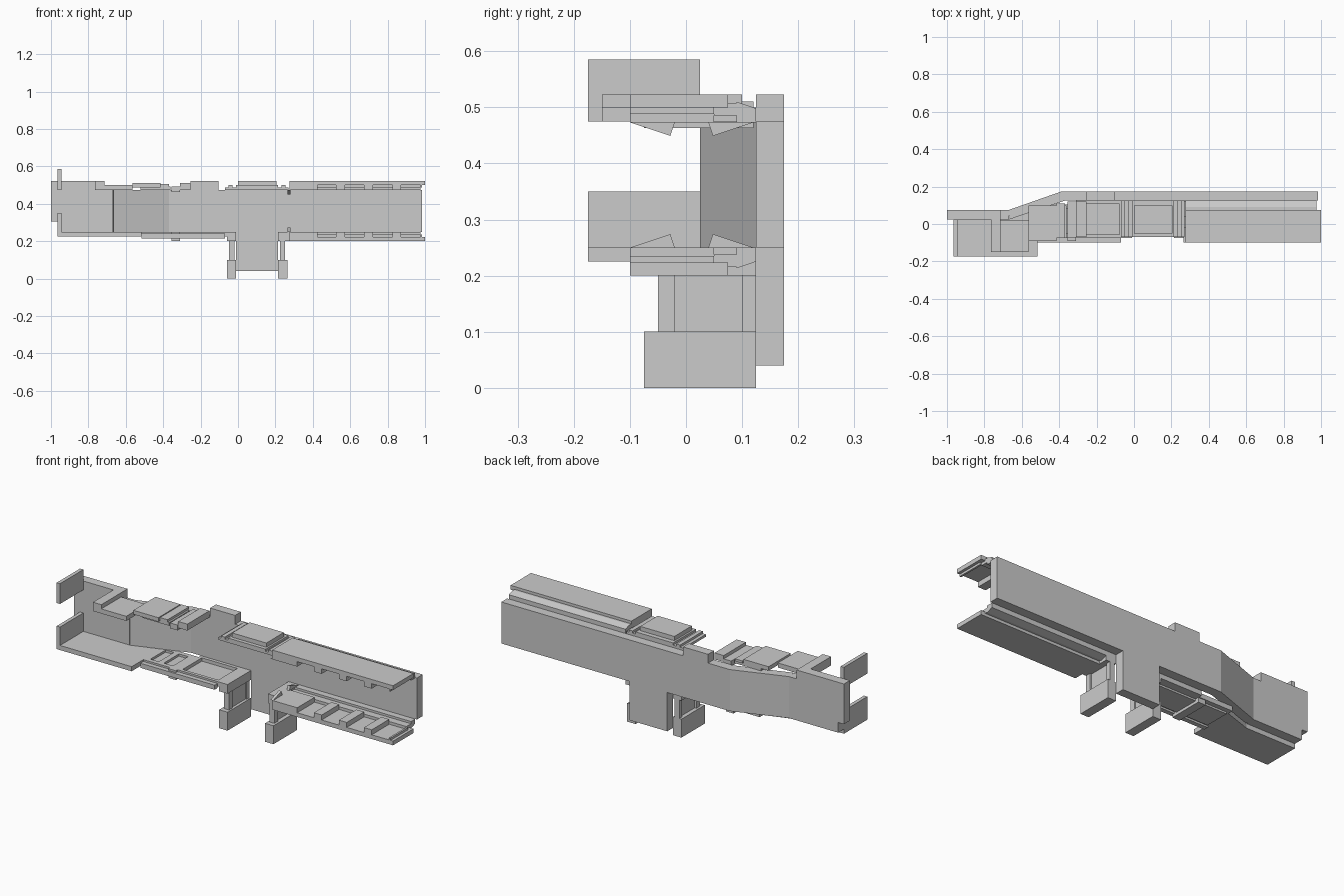
import bpy, bmesh
from mathutils import Vector

if "Cube" in bpy.data.objects:
    bpy.data.objects.remove(bpy.data.objects["Cube"])


def prism(name, pts, axis, a, b):
    """Extrude a 2D outline along an axis (the outline uses the other two axes)."""
    def p3(p, t):
        return Vector({'x': (t, p[0], p[1]), 'y': (p[0], t, p[1]), 'z': (p[0], p[1], t)}[axis])
    bm = bmesh.new()
    lo = [bm.verts.new(p3(p, a)) for p in pts]
    hi = [bm.verts.new(p3(p, b)) for p in pts]
    bm.faces.new(lo)
    bm.faces.new(hi)
    for i in range(len(pts)):
        j = (i + 1) % len(pts)
        bm.faces.new((lo[i], lo[j], hi[j], hi[i]))
    bmesh.ops.recalc_face_normals(bm, faces=bm.faces)
    me = bpy.data.meshes.new(name)
    bm.to_mesh(me)
    bm.free()
    ob = bpy.data.objects.new(name, me)
    bpy.context.collection.objects.link(ob)
    return ob


def box(name, x0, x1, y0, y1, z0, z1):
    return prism(name, [(x0, y0), (x1, y0), (x1, y1), (x0, y1)], 'z', z0, z1)


def frame(name, x0, x1, y0, y1, z0, z1, rim, floor):
    """Tray: four rims around a thin sunken floor."""
    box(name + "_front_rim", x0, x1, y0, y0 + rim, z0, z1)
    box(name + "_back_rim", x0, x1, y1 - rim, y1, z0, z1)
    box(name + "_left_rim", x0, x0 + rim, y0 + rim, y1 - rim, z0, z1)
    box(name + "_right_rim", x1 - rim, x1, y0 + rim, y1 - rim, z0, z1)
    box(name + "_tray", x0 + rim, x1 - rim, y0 + rim, y1 - rim, z0, floor)


# Main back wall: long T-shaped slab with a raised tab on top
prism("back_wall", [(-.37, .25), (-.01, .25), (-.01, .04), (.215, .04), (.215, .20), (.985, .20),
                    (.985, .475), (-.105, .475), (-.105, .523), (-.255, .523), (-.255, .475),
                    (-.37, .475)][:4] + [(.215, .25), (.985, .25), (.985, .475), (-.105, .475),
                    (-.105, .523), (-.255, .523), (-.255, .475), (-.37, .475)],
      'y', .125, .175)

# Angled wall joining the forward left wall
prism("angled_wall", [(-.665, .025), (-.37, .125), (-.37, .175), (-.385, .175), (-.67, .075)],
      'z', .25, .475)
prism("left_wall", [(-1, .305), (-.965, .305), (-.965, .25), (-.667, .25), (-.667, .475),
                    (-.715, .475), (-.715, .523), (-1, .523)], 'y', .025, .075)

# End flaps on the left
box("upper_end_flap", -.965, -.945, -.175, .025, .475, .585)
box("lower_end_flap", -.965, -.945, -.175, .025, .225, .35)

# Left floor and its sunken trays
prism("left_floor", [(-.965, -.175), (-.515, -.175), (-.515, .075), (-.667, .025), (-.965, .025)],
      'z', .225, .25)
frame("middle_floor", -.515, -.31, -.075, .105, .225, .25, .025, .238)
frame("inner_floor", -.31, -.06, -.075, .125, .225, .25, .018, .232)
box("floor_front_lip", -.515, -.07, -.1, -.075, .215, .24)
box("floor_cross_beam", -.355, -.31, -.09, .1, .2, .25)
box("floor_slot_bar", -.44, -.41, -.05, .08, .238, .25)
box("floor_underside", -.5, -.08, -.06, .08, .215, .225)
box("floor_end_header", -.06, -.01, -.075, .125, .2, .25)

# Upper left ledge, stepping toward the middle
box("ledge_end_beam", -.765, -.715, -.15, .025, .475, .523)
box("ledge_plate_outer", -.715, -.565, -.15, .02, .475, .5)
box("ledge_plate_inner", -.565, -.415, -.09, .1, .488, .51)
box("ledge_plate_rim", -.52, -.36, -.075, .1, .475, .492)
box("ledge_strip_left", -.415, -.37, -.075, .11, .492, .505)
box("ledge_cross_beam", -.355, -.31, -.075, .12, .463, .492)
box("ledge_strip_right", -.31, -.255, -.07, .12, .475, .51)

# Upper middle hatch over the stem
box("hatch_base", -.01, .215, -.07, .125, .475, .5)
box("hatch_plate", 0, .205, -.05, .1, .5, .523)
for name, x0, x1 in (("left", -.07, -.01), ("right", .215, .27)):
    box("hatch_strip_" + name, x0, x1, -.07, .125, .475, .488)
    box("hatch_ridge_" + name, x0 + .018, x0 + .04, -.07, .125, .488, .5)

# Stem side walls either side of the lower leg, mirrored about x = 0.1025
for side, s in (("left", -1), ("right", 1)):
    def sx(d0, d1):
        return sorted((.1025 + s * d0, .1025 + s * d1))
    box("stem_foot_" + side, *sx(.1125, .1625), -.075, .125, 0, .1)
    box("stem_post_front_" + side, *sx(.122, .15), -.05, -.02, .1, .2)
    box("stem_panel_" + side, *sx(.128, .14), -.02, .1, .1, .2)
    box("stem_post_back_" + side, *sx(.122, .15), .1, .125, .1, .2)
box("stem_header_right", .215, .275, -.05, .125, .2, .25)

# Right wing: ribbed floor and a mirrored ribbed roof
ribs = [(.275, .425), (.525, .572), (.675, .722), (.825, .872)]
for level in ("floor", "roof"):
    def zz(a, b):
        return (a, b) if level == "floor" else (.723 - b, .723 - a)
    box("wing_" + level, .275, 1, -.1, .075, *zz(.2, .223))
    for i, (x0, x1) in enumerate(ribs):
        box(f"wing_{level}_rib_{i}", x0, x1, -.1, .05, *zz(.223, .25))
    box("wing_" + level + "_end_rib", .975, .985, -.1, .05, *zz(.223, .235))
    box("wing_" + level + "_inner_rail", .275, .975, .05, .09, *zz(.215, .238))
    prism("wing_" + level + "_outer_rail",
          [(.09, zz(.213, .25)[0]), (.125, zz(.225, .25)[0]),
           (.125, zz(.225, .25)[1]), (.09, zz(.213, .25)[1])], 'x', .275, .975)
    # Small pointed wedges at the wing entrance
    for j, y in enumerate((-.1, .12)):
        d = 1 if j == 0 else -1
        flip = (lambda z: z) if level == "floor" else (lambda z: .723 - z)
        prism(f"wing_{level}_wedge_{j}",
              [(y, flip(.25)), (y + d * .072, flip(.274)), (y + d * .08, flip(.25))],
              'x', .265, .28)
